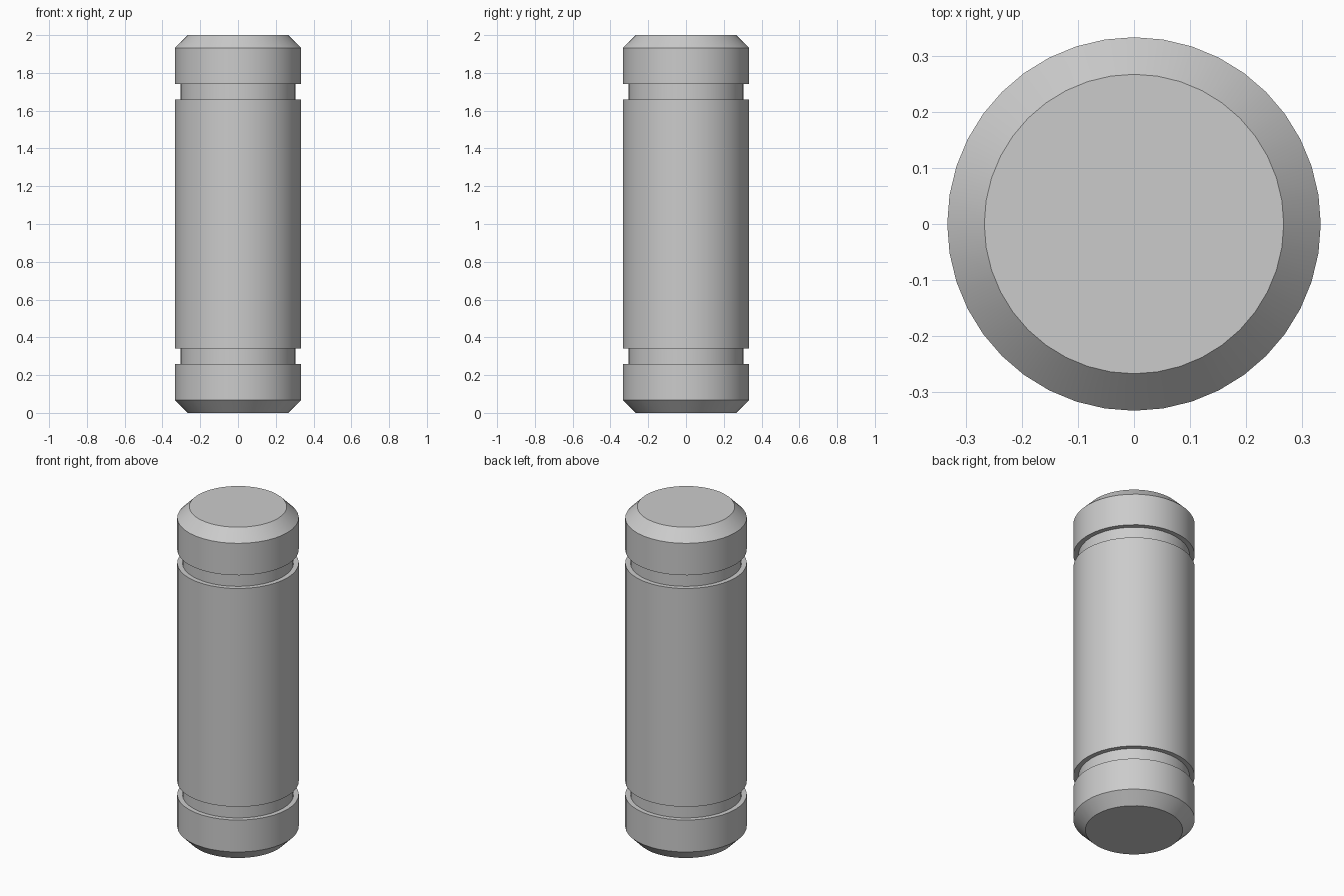
import bpy, bmesh, math
from mathutils import Matrix, Vector

cube = bpy.data.objects.get("Cube")
if cube:
    bpy.data.objects.remove(cube, do_unlink=True)

# Plain grey metal
grey = bpy.data.materials.new("grey metal")
grey.use_nodes = True
color = (0.6, 0.6, 0.6, 1)
grey.diffuse_color = color
grey.node_tree.nodes["Principled BSDF"].inputs["Base Color"].default_value = color

HEIGHT, SEGMENTS = 2.0, 40
# Lower half profile (radius, height): end face, chamfer, collar, groove, shaft
lower = [(0.267, 0), (0.333, 0.067), (0.333, 0.26), (0.305, 0.26),
         (0.305, 0.34), (0.333, 0.34)]
profile = lower + [(r, HEIGHT - z) for r, z in reversed(lower)]

# Turn the profile into rings, bridge them, and cap both ends
bm = bmesh.new()
rings = []
for r, z in profile:
    angles = [math.tau * i / SEGMENTS for i in range(SEGMENTS)]
    rings.append([bm.verts.new((r * math.cos(a), r * math.sin(a), z)) for a in angles])
for low, high in zip(rings, rings[1:]):
    for i in range(SEGMENTS):
        j = (i + 1) % SEGMENTS
        bm.faces.new((low[i], low[j], high[j], high[i]))
bm.faces.new(reversed(rings[0]))
bm.faces.new(rings[-1])

mesh = bpy.data.meshes.new("grooved_pin")
bm.to_mesh(mesh)
bm.free()
mesh.materials.append(grey)
pin = bpy.data.objects.new("grooved_pin", mesh)
bpy.context.collection.objects.link(pin)

# Smooth round walls with crisp shoulders
bpy.context.view_layer.objects.active = pin
pin.select_set(True)
bpy.ops.object.shade_smooth_by_angle(angle=math.radians(30))
